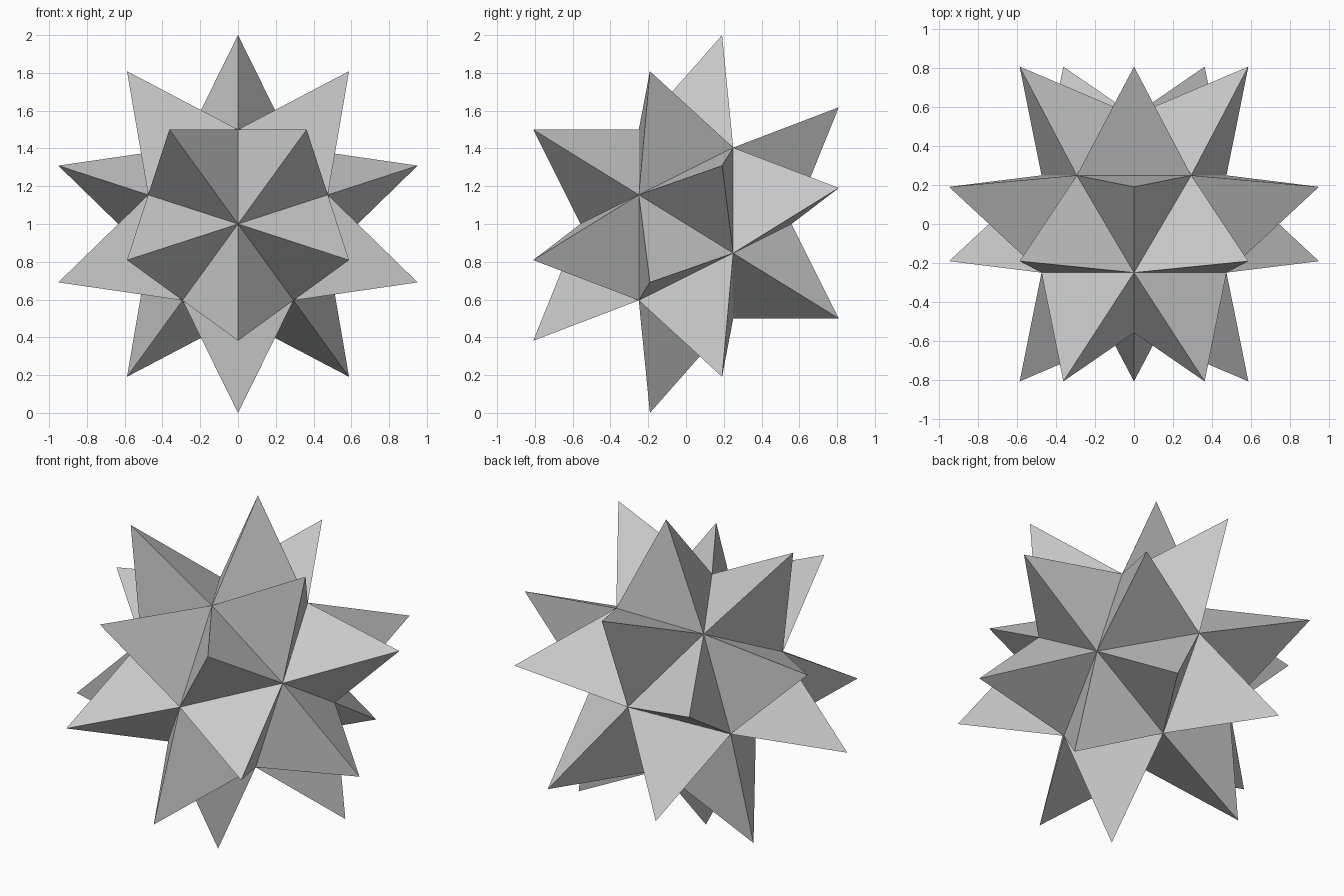
import bpy, bmesh
from math import sin, cos, pi
from mathutils import Vector

if "Cube" in bpy.data.objects:
    bpy.data.objects.remove(bpy.data.objects["Cube"])

RING_R, RING_Y = 0.5, 0.25      # pentagon rings of the core icosahedron
POLE_Y = 0.559                  # front and back core corners
TIP_R = 1.018                   # distance of the spike tips from the centre

bm = bmesh.new()

# Icosahedron core: axis runs front to back, front ring points up, back ring down
for side, start in ((-1, 0.0), (1, pi)):
    bm.verts.new((0, side * POLE_Y, 0))
    for k in range(5):
        a = start + k * 2 * pi / 5
        bm.verts.new((RING_R * sin(a), side * RING_Y, RING_R * cos(a)))
bmesh.ops.convex_hull(bm, input=bm.verts[:])

# Raise a three-sided spike on each of the 20 faces
spikes = bmesh.ops.poke(bm, faces=bm.faces[:])
for v in spikes["verts"]:
    v.co = v.co.normalized() * TIP_R

bmesh.ops.recalc_face_normals(bm, faces=bm.faces[:])
bmesh.ops.translate(bm, verts=bm.verts[:], vec=Vector((0, 0, 1)))

mesh = bpy.data.meshes.new("spiked_star")
bm.to_mesh(mesh)
bm.free()
star = bpy.data.objects.new("spiked_star", mesh)
bpy.context.collection.objects.link(star)
